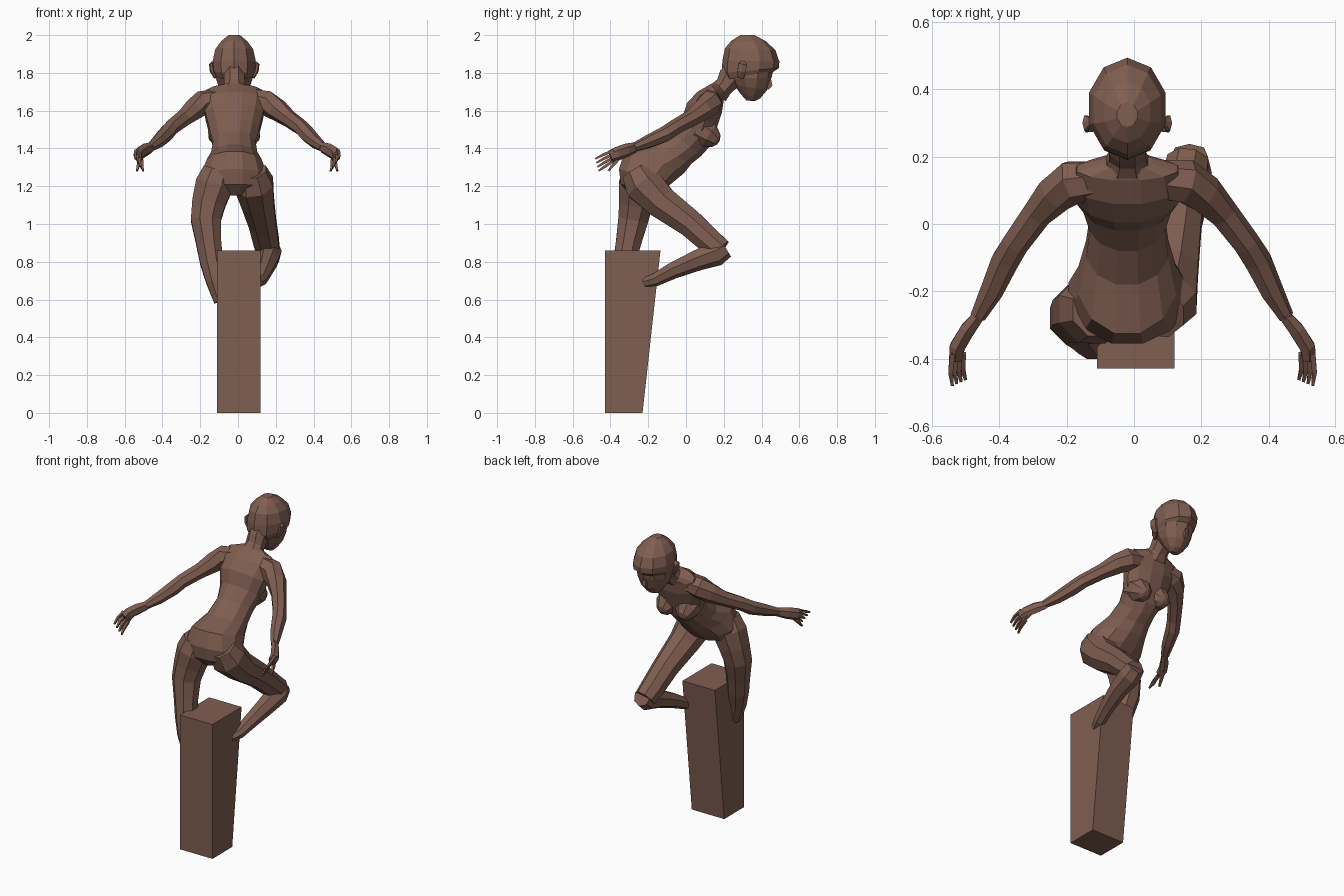
import bpy, bmesh, math
from mathutils import Vector

skin = bpy.data.materials.new("bronze_brown")
skin.diffuse_color = (0.215, 0.112, 0.082, 1)
CX = -0.02  # body centre line


def make(name, bm):
    bmesh.ops.recalc_face_normals(bm, faces=bm.faces[:])
    me = bpy.data.meshes.new(name)
    bm.to_mesh(me)
    bm.free()
    me.materials.append(skin)
    ob = bpy.data.objects.new(name, me)
    bpy.context.collection.objects.link(ob)
    return ob


def loft(name, rings, n):
    """Rings of (centre, u axis, v axis), bridged and capped."""
    bm = bmesh.new()
    loops = []
    for c, u, v in rings:
        ring = []
        for i in range(n):
            a = 2 * math.pi * (i + 0.5) / n
            ring.append(bm.verts.new(c + u * math.cos(a) + v * math.sin(a)))
        loops.append(ring)
    for r, s in zip(loops, loops[1:]):
        for i in range(n):
            j = (i + 1) % n
            bm.faces.new((r[i], r[j], s[j], s[i]))
    bm.faces.new(loops[0])
    bm.faces.new(loops[-1])
    return make(name, bm)


def slices(name, rows, n):
    """Rows of back y, back z, front y, front z, half width."""
    k = 1 / math.cos(math.pi / n)
    rings = []
    for by, bz, fy, fz, w in rows:
        b, f = Vector((CX, by, bz)), Vector((CX, fy, fz))
        rings.append(((b + f) / 2, Vector((w * k, 0, 0)), (f - b) / 2 * k))
    return loft(name, rings, n)


def limb(name, pts, n=7, flat=1.0, ref=(1, 0, 0)):
    """Tube through points of x, y, z, radius."""
    ps = [Vector(p[:3]) for p in pts]
    rings = []
    for i, p in enumerate(ps):
        t = (ps[min(i + 1, len(ps) - 1)] - ps[max(i - 1, 0)]).normalized()
        u = t.cross(Vector(ref)).normalized()
        v = u.cross(t)
        rings.append((p, u * pts[i][3], v * pts[i][3] * flat))
    return loft(name, rings, n)


# Tapered plinth
bm = bmesh.new()
lo = [bm.verts.new(p) for p in ((-.11, -.43, 0), (.12, -.43, 0), (.12, -.23, 0), (-.11, -.23, 0))]
hi = [bm.verts.new(p) for p in ((-.11, -.43, .86), (.12, -.43, .86), (.12, -.135, .86), (-.11, -.135, .86))]
bm.faces.new(lo)
bm.faces.new(hi)
for i in range(4):
    j = (i + 1) % 4
    bm.faces.new((lo[i], lo[j], hi[j], hi[i]))
make("plinth", bm)

# Torso leaning forward, and neck
slices("torso", [
    (-.29, 1.15, -.19, 1.15, .045), (-.345, 1.21, -.13, 1.17, .155),
    (-.355, 1.29, -.07, 1.22, .175), (-.325, 1.385, -.01, 1.27, .145),
    (-.18, 1.42, .03, 1.32, .122), (-.08, 1.49, .08, 1.36, .112),
    (-.02, 1.56, .125, 1.41, .13), (.005, 1.64, .16, 1.5, .152),
    (.06, 1.70, .19, 1.59, .165), (.13, 1.74, .20, 1.655, .15),
    (.16, 1.75, .215, 1.68, .07)], 12)
slices("neck", [(.12, 1.73, .21, 1.65, .075), (.165, 1.765, .235, 1.69, .055),
                (.18, 1.81, .28, 1.73, .055), (.22, 1.86, .32, 1.78, .055)], 8)

# Head: hair cap overhanging a face that looks down
slices("hair", [
    (.29, 2.0, .36, 2.0, .03), (.245, 1.97, .42, 1.967, .068),
    (.213, 1.93, .467, 1.92, .1), (.2, 1.865, .487, 1.86, .114),
    (.197, 1.80, .484, 1.825, .11), (.215, 1.765, .45, 1.80, .095)], 10)
slices("face", [
    (.26, 1.85, .46, 1.83, .098), (.24, 1.77, .448, 1.775, .098),
    (.26, 1.735, .425, 1.71, .08), (.29, 1.69, .39, 1.665, .05),
    (.32, 1.655, .36, 1.65, .028)], 10)
limb("nose", [(CX, .44, 1.79, .008), (CX, .445, 1.735, .018), (CX, .43, 1.715, .012)], 4)

# Parts repeated on both sides
for side, s, k in (("left", -1, 1.0), ("right", 1, 1.06)):
    def P(rows):
        return [(CX + s * k * d, y, z, r) for d, y, z, r in rows]

    limb(side + "_ear", [(CX + s * .10, .29, 1.775, .018), (CX + s * .118, .295, 1.81, .026),
                         (CX + s * .122, .30, 1.845, .026), (CX + s * .11, .305, 1.86, .012)], 6, .45)
    limb(side + "_breast", [(CX + s * .06, .07, 1.50, .085), (CX + s * .07, .125, 1.465, .07),
                            (CX + s * .072, .16, 1.44, .042), (CX + s * .072, .172, 1.432, .015)], 8)
    limb(side + "_arm", P([
        (.09, .13, 1.655, .06), (.165, .125, 1.64, .068), (.215, .09, 1.605, .06),
        (.27, .03, 1.56, .046), (.335, -.06, 1.51, .042), (.365, -.11, 1.475, .043),
        (.405, -.2, 1.435, .036), (.445, -.275, 1.405, .024)]), 7, 1, (0, 0, 1))
    limb(side + "_palm", P([
        (.44, -.27, 1.405, .02), (.475, -.315, 1.39, .026),
        (.505, -.365, 1.372, .026), (.51, -.40, 1.358, .022)]), 6, 1.4, (0, 0, 1))
    for i in range(4):
        limb(f"{side}_finger_{i + 1}", P([
            (.52 - .011 * i, -.385, 1.388 - .018 * i, .011),
            (.525 - .012 * i, -.44 + .003 * i, 1.366 - .021 * i, .010),
            (.52 - .013 * i, -.48 + .006 * i, 1.345 - .021 * i, .006)]), 4)
    limb(side + "_thumb", P([(.48, -.33, 1.375, .014), (.505, -.375, 1.325, .012),
                             (.515, -.41, 1.282, .007)]), 4)

# Bent right leg, the shin running back into the plinth
limb("right_thigh", [(.07, -.265, 1.28, .085), (.085, -.225, 1.21, .11), (.105, -.13, 1.115, .093),
                     (.13, .02, 1.005, .078), (.15, .13, .905, .072), (.16, .185, .86, .066)], 8)
limb("right_shin", [(.165, .21, .875, .055), (.165, .16, .845, .068), (.16, .06, .81, .058),
                    (.14, -.07, .755, .046), (.12, -.165, .705, .036), (.1, -.22, .69, .03)], 7)

# Standing left leg, the foot merging into the plinth's side
limb("left_leg", [(-.105, -.255, 1.29, .085), (-.125, -.255, 1.21, .108), (-.155, -.265, 1.11, .096),
                  (-.17, -.28, 1.02, .086), (-.155, -.305, .90, .072), (-.14, -.325, .80, .066),
                  (-.118, -.35, .70, .056), (-.09, -.36, .59, .04)], 8)
